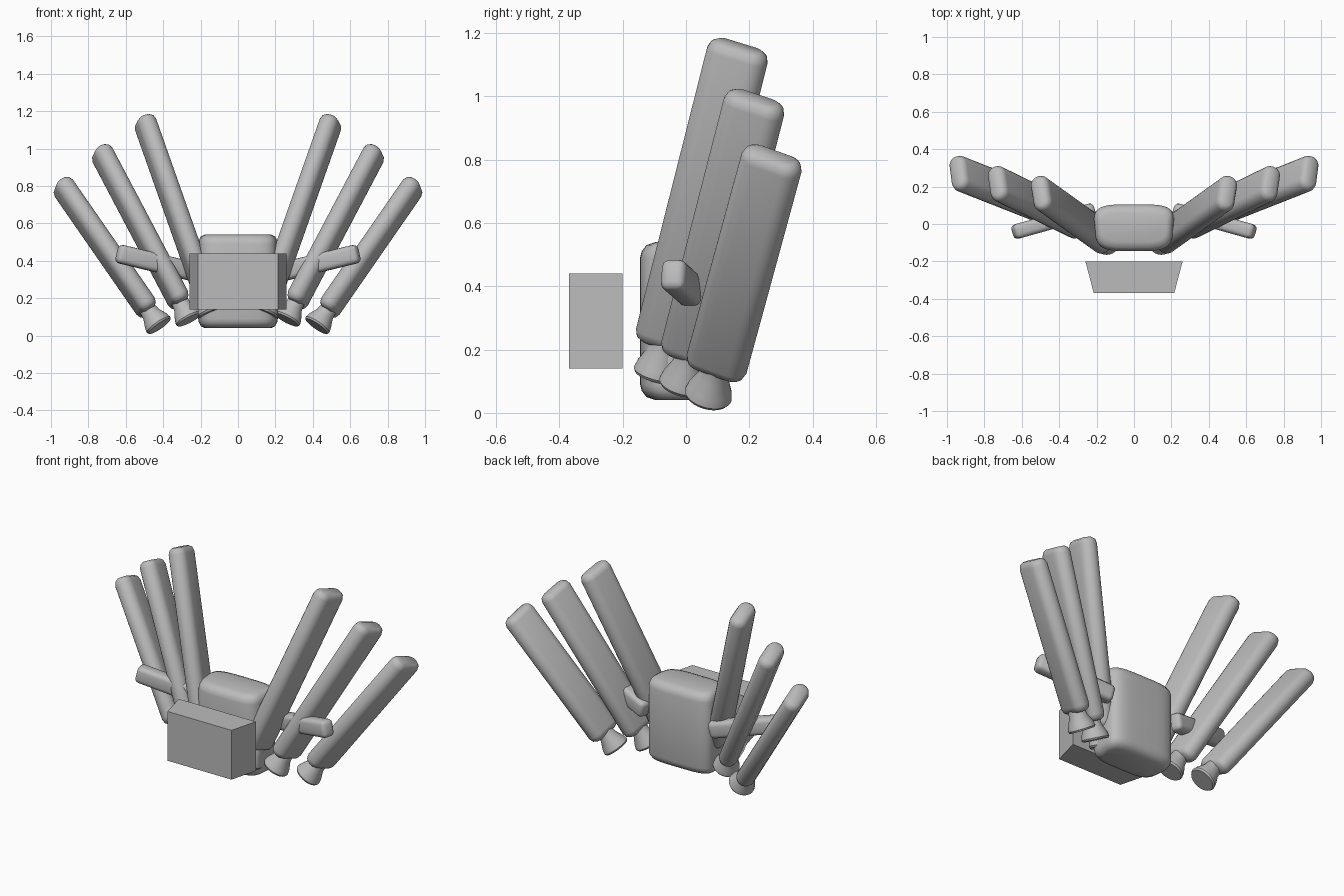
import bpy, bmesh, math
from mathutils import Vector, Matrix

cube = bpy.data.objects.get("Cube")
if cube:
    bpy.data.objects.remove(cube)

grey = bpy.data.materials.new("plain_grey")
grey.use_nodes = True
grey.diffuse_color = (0.5, 0.5, 0.5, 1)
grey.node_tree.nodes["Principled BSDF"].inputs["Base Color"].default_value = (0.5, 0.5, 0.5, 1)


def finish(name, bm, smooth=True):
    bmesh.ops.recalc_face_normals(bm, faces=bm.faces)
    mesh = bpy.data.meshes.new(name)
    bm.to_mesh(mesh)
    bm.free()
    mesh.materials.append(grey)
    ob = bpy.data.objects.new(name, mesh)
    bpy.context.collection.objects.link(ob)
    if smooth:
        bpy.ops.object.select_all(action="DESELECT")
        ob.select_set(True)
        bpy.context.view_layer.objects.active = ob
        bpy.ops.object.shade_smooth_by_angle(angle=math.radians(40))
    return ob


def loft(name, rings, place=Matrix()):
    """Skin a stack of equal-length rings and cap both ends."""
    bm = bmesh.new()
    loops = [[bm.verts.new(place @ Vector(p)) for p in ring] for ring in rings]
    n = len(loops[0])
    for a, b in zip(loops, loops[1:]):
        for i in range(n):
            bm.faces.new((a[i], a[(i + 1) % n], b[(i + 1) % n], b[i]))
    bm.faces.new(loops[0])
    bm.faces.new(loops[-1])
    return finish(name, bm)


def stadium(half_w, r, z, n=10):
    """Flat oval with straight sides along x and round ends along y."""
    pts = []
    for end in (1, -1):
        for i in range(n + 1):
            a = math.pi * i / n
            pts.append((end * r * math.cos(a), end * (half_w - r + r * math.sin(a)), z))
    return pts


def circle(r, z, n=32):
    return [(r * math.cos(math.tau * i / n), r * math.sin(math.tau * i / n), z) for i in range(n)]


def squircle(rx, ry, z, power=0.5, n=64):
    pts = []
    for i in range(n):
        a = math.tau * i / n
        c, s = math.cos(a), math.sin(a)
        y = math.copysign(abs(s) ** power, s)
        x = math.copysign(abs(c) ** power, c) * (1 + 0.05 * y)
        pts.append((rx * x, ry * y, z))
    return pts


def frame(origin, axis, width):
    """Matrix with z along axis and y close to width."""
    z = axis.normalized()
    y = (width - z * width.dot(z)).normalized()
    m = Matrix((y.cross(z), y, z)).transposed().to_4x4()
    m.translation = origin
    return m


# Central drum with softened rims
drum = [(0.05, 0.04), (0.02, 0.05), (0.005, 0.07), (0, 0.09),
        (0, 0.49), (0.005, 0.51), (0.02, 0.53), (0.05, 0.54)]
loft("body_drum", [squircle(0.21 - i * 0.7, 0.125 - i, z) for i, z in drum],
     Matrix.Translation((0, -0.02, 0)))

# Tapered box in front
bm = bmesh.new()
bmesh.ops.create_cube(bm, size=1)
for v in bm.verts:
    front = v.co.y < 0
    v.co = (math.copysign(0.215 if front else 0.26, v.co.x),
            -0.37 if front else -0.2, 0.14 if v.co.z < 0 else 0.44)
finish("front_box", bm, smooth=False)

# Blades: bottom centre and top centre of each
blades = {
    "inner": ((0.17, -0.07, 0.21), (0.505, 0.17, 1.16)),
    "middle": ((0.305, 0.01, 0.17), (0.74, 0.222, 0.995)),
    "outer": ((0.475, 0.09, 0.13), (0.95, 0.277, 0.815)),
}

for side, name in ((1, "left"), (-1, "right")):
    flip = Matrix.Diagonal((side, 1, 1, 1))

    for label, (low, high) in blades.items():
        low, high = Vector(low), Vector(high)
        axis = high - low
        length = axis.length
        place = flip @ frame(low, axis, Vector((0.15, 0.95, -0.3)))
        ends = [(0.026, 0), (0.008, 0.012), (0, 0.035)]
        steps = ends + [(i, length - t) for i, t in reversed(ends)]
        loft(f"{name}_{label}_blade",
             [stadium(0.1 - i, 0.052 - i, t) for i, t in steps], place)
        # Flared nozzle under the blade
        loft(f"{name}_{label}_nozzle",
             [circle(r, t) for r, t in ((0.07, -0.1), (0.076, -0.09), (0.07, -0.065),
                                        (0.05, -0.02), (0.045, 0.02))], place)

    # Rounded strut crossing the blades
    start, end = Vector((0.215, 0.075, 0.335)), Vector((0.645, -0.045, 0.44))
    place = flip @ frame((start + end) / 2, end - start, Vector((0, 0, 1)))
    bm = bmesh.new()
    bmesh.ops.create_cube(bm, size=1)
    bmesh.ops.scale(bm, vec=(0.08, 0.1, (end - start).length), verts=bm.verts)
    bmesh.ops.bevel(bm, geom=bm.edges[:], offset=0.025, segments=3, profile=0.5, affect="EDGES")
    bm.transform(place)
    finish(f"{name}_strut", bm)
